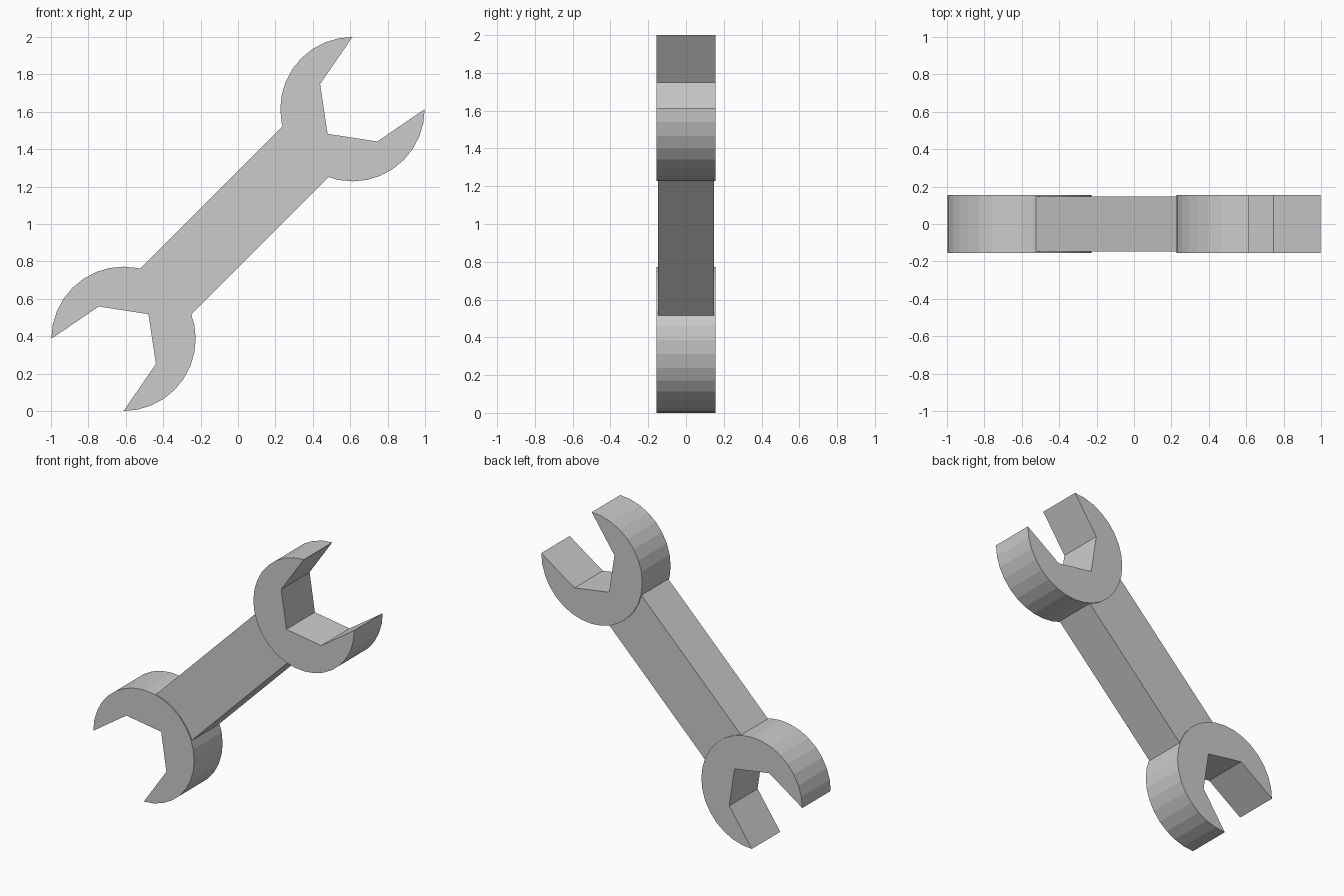
import bpy, bmesh
from math import cos, sin, radians

if "Cube" in bpy.data.objects:
    bpy.data.objects.remove(bpy.data.objects["Cube"])

def extrude_profile(name, points, half_depth):
    """Make a flat-shaded slab from an (x, z) outline, thick along y."""
    bm = bmesh.new()
    face = bm.faces.new([bm.verts.new((x, -half_depth, z)) for x, z in points])
    res = bmesh.ops.extrude_face_region(bm, geom=[face])
    verts = [v for v in res["geom"] if isinstance(v, bmesh.types.BMVert)]
    bmesh.ops.translate(bm, verts=verts, vec=(0, 2 * half_depth, 0))
    bmesh.ops.recalc_face_normals(bm, faces=bm.faces)
    mesh = bpy.data.meshes.new(name)
    bm.to_mesh(mesh)
    bm.free()
    obj = bpy.data.objects.new(name, mesh)
    bpy.context.collection.objects.link(obj)
    return obj

# Open jaw outline: three quarters of a 32-sided circle, then the hex notch
cx, cz, r = 0.612, 1.614, 0.386
jaw = [(cx + r * cos(radians(90 + 11.25 * i)), cz + r * sin(radians(90 + 11.25 * i)))
       for i in range(25)]
jaw += [(0.745, 1.441), (0.479, 1.482), (0.439, 1.748)]

# Upper jaw, and the lower one turned half way round the centre
extrude_profile("upper_jaw", jaw, 0.155)
extrude_profile("lower_jaw", [(-x, 2 - z) for x, z in jaw], 0.155)

# Handle: slanted bar, slightly thinner than the jaws, ends buried in them
def bar_point(s, line):
    # s: distance along the diagonal (as x + z - 1), line: z - x
    return ((s + 1 - line) / 2, (s + 1 + line) / 2)

lo, hi, end = 0.766, 1.285, 0.79
handle = [bar_point(-end, lo), bar_point(end, lo), bar_point(end, hi), bar_point(-end, hi)]
extrude_profile("handle", handle, 0.147)
